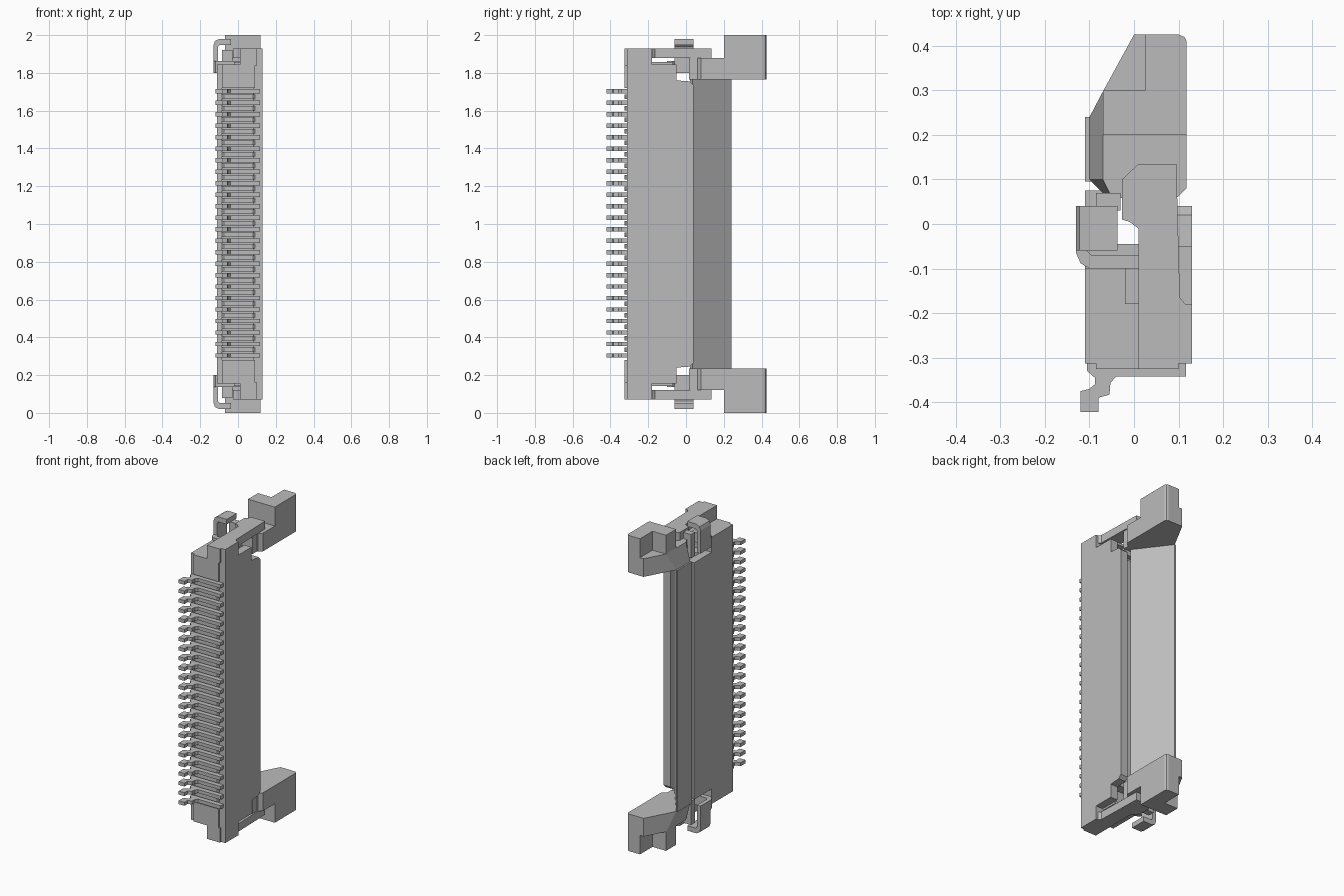
import bpy, bmesh

old = bpy.data.objects.get("Cube")
if old:
    bpy.data.objects.remove(old, do_unlink=True)

grey = bpy.data.materials.new("plain_grey")
grey.use_nodes = True
COL = (0.5, 0.5, 0.5, 1)
grey.diffuse_color = COL
grey.node_tree.nodes["Principled BSDF"].inputs["Base Color"].default_value = COL


def finish(bm, name):
    bmesh.ops.recalc_face_normals(bm, faces=bm.faces)
    me = bpy.data.meshes.new(name)
    bm.to_mesh(me)
    bm.free()
    me.materials.append(grey)
    ob = bpy.data.objects.new(name, me)
    bpy.context.collection.objects.link(ob)
    return ob


def loft(bm, ring_a, ring_b):
    """Closed solid between two matching rings."""
    a = [bm.verts.new(p) for p in ring_a]
    b = [bm.verts.new(p) for p in ring_b]
    bm.faces.new(a[::-1])
    bm.faces.new(b)
    for i in range(len(a)):
        j = (i + 1) % len(a)
        bm.faces.new((a[i], a[j], b[j], b[i]))


def place(p, axis, t):
    return {"x": (t, p[0], p[1]), "y": (p[0], t, p[1]), "z": (p[0], p[1], t)}[axis]


def prism(name, pts, axis, lo, hi, top_pts=None):
    bm = bmesh.new()
    loft(bm, [place(p, axis, lo) for p in pts],
         [place(p, axis, hi) for p in (top_pts or pts)])
    return finish(bm, name)


def box(name, x, y, z):
    return prism(name, [(x[0], y[0]), (x[1], y[0]), (x[1], y[1]), (x[0], y[1])], "z", *z)


def both_ends(ob):
    """Copy an upper part to the lower end, mirrored about z = 1."""
    low = ob.copy()
    low.data = ob.data.copy()
    low.name = "lower_" + ob.name
    ob.name = "upper_" + ob.name
    bpy.context.collection.objects.link(low)
    bm = bmesh.new()
    bm.from_mesh(low.data)
    for v in bm.verts:
        v.co.z = 2 - v.co.z
    bmesh.ops.reverse_faces(bm, faces=bm.faces)
    bm.to_mesh(low.data)
    bm.free()


# Housing: long channel open at the back, recessed at the front
prism("housing", [(-.11, -.313), (-.085, -.313), (-.085, -.29), (.09, -.29), (.09, -.313),
                  (.12, -.313), (.12, -.045), (-.06, -.045), (-.06, .075), (-.11, .075)],
      "z", .25, 1.75)

# Broad side wall, notched at both ends
half = [(-.313, 1.93), (-.18, 1.93), (-.18, 1.845), (-.05, 1.845), (-.05, 1.76),
        (.02, 1.755), (.04, 1.735)]
prism("housing_side_wall", half + [(y, 2 - z) for y, z in reversed(half)], "x", .08, .13)

# Housing ends and the arms that reach back
both_ends(box("housing_end", (-.11, .1), (-.313, -.1), (1.74, 1.845)))
both_ends(box("housing_front_end", (-.085, .09), (-.325, -.28), (1.72, 1.845)))
both_ends(box("housing_shoulder", (.01, .1), (-.325, -.18), (1.84, 1.93)))
both_ends(prism("housing_arm", [(.01, -.313), (.13, -.313), (.13, -.18), (.115, -.18),
                                (.103, -.165), (.095, .135), (.01, .135), (-.027, .1),
                                (-.027, .01), (-.01, .005), (.01, -.01)],
                "z", 1.88, 1.93))

# Contacts in slots, with ribs between them
PINS, FIRST, LAST = 24, .303, 1.703
pitch = (LAST - FIRST) / (PINS - 1)
contact = [(-.105, -.28), (-.105, -.33), (-.088, -.345), (-.088, -.36), (-.1, -.37),
           (-.12, -.375), (-.12, -.422), (-.08, -.422), (-.08, -.39), (-.055, -.383),
           (-.053, -.357), (-.04, -.342), (.117, -.342), (.117, -.28)]
pins, ribs = bmesh.new(), bmesh.new()
rib = [(-.085, -.28), (-.085, -.318), (-.075, -.325), (.08, -.325), (.09, -.318), (.09, -.28)]
for i in range(PINS):
    z = FIRST + i * pitch
    loft(pins, [(x, y, z - .011) for x, y in contact], [(x, y, z + .011) for x, y in contact])
    if i < PINS - 1:
        m = z + pitch / 2
        loft(ribs, [(x, y, m - .012) for x, y in rib], [(x, y, m + .012) for x, y in rib])
finish(pins, "contacts")
finish(ribs, "housing_ribs")

# Locking lever: sloped bar between two end blocks
prism("lever_bar", [(-.11, .095), (-.11, .24), (-.1, .24), (.055, .035), (.03, .02),
                    (-.03, .06), (-.07, .07), (-.07, .095)], "z", .235, 1.765)
back = [(0, .425), (.1, .425), (.113, .42), (.118, .41), (.118, .08), (.097, .06)]
both_ends(prism("lever_end", [(-.06, .06), (-.1, .1), (-.1, .24)] + back, "z", 1.765, 1.88,
                [(-.05, .06), (-.07, .1), (-.07, .297)] + back))
both_ends(prism("lever_tab", [(-.07, .2), (.118, .2), (.118, .41), (.113, .42), (.1, .425),
                              (.025, .425), (.025, .3), (-.07, .3)], "z", 1.87, 2))
both_ends(box("lever_pivot", (.01, .09), (.015, .09), (1.765, 1.88)))
both_ends(box("lever_journal", (-.085, -.03), (.03, .07), (1.77, 1.92)))

# Solder clips: bent strap and upright hook
both_ends(prism("clip_strap", [(-.13, .04), (-.13, -.065), (-.12, -.088), (-.1, -.1),
                               (.01, -.1), (.01, -.07), (-.095, -.07), (-.105, -.06),
                               (-.105, .04)], "z", 1.8, 1.862))
both_ends(prism("clip_hook", [(-.13, 1.8), (-.13, 1.945), (-.122, 1.968), (-.1, 1.98),
                              (-.037, 1.98), (-.037, 1.948), (-.095, 1.948),
                              (-.105, 1.938), (-.105, 1.8)], "y", -.06, .04))
both_ends(box("clip_leaf", (-.02, .08), (-.18, -.07), (1.843, 1.857)))
